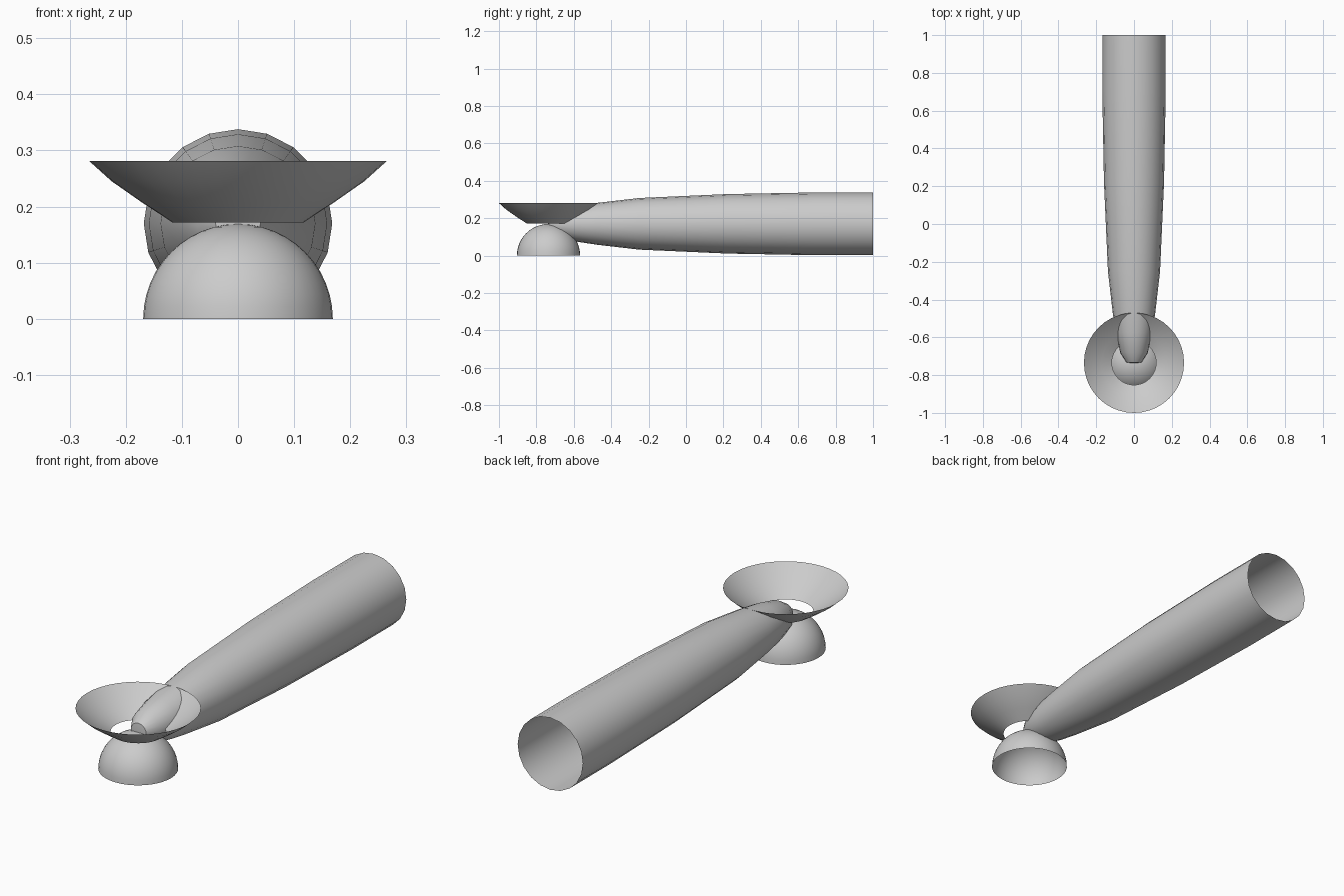
import bpy, math

if "Cube" in bpy.data.objects:
    bpy.data.objects.remove(bpy.data.objects["Cube"])

def lathe(name, profile, sides, centre, along_y=False):
    """Revolve (radius, height) points around z, or around y for the tube."""
    verts, faces = [], []
    for r, h in profile:
        for i in range(sides):
            a = 2 * math.pi * i / sides
            u, v = r * math.sin(a), r * math.cos(a)
            p = (u, h, v) if along_y else (u, v, h)
            verts.append([p[k] + centre[k] for k in range(3)])
    for j in range(len(profile) - 1):
        for i in range(sides):
            n = (i + 1) % sides
            f = [j * sides + i, j * sides + n, (j + 1) * sides + n, (j + 1) * sides + i]
            faces.append(f if along_y else f[::-1])
    mesh = bpy.data.meshes.new(name)
    mesh.from_pydata(verts, [], faces)
    obj = bpy.data.objects.new(name, mesh)
    bpy.context.collection.objects.link(obj)
    # close collapsed poles
    import bmesh
    bm = bmesh.new()
    bm.from_mesh(mesh)
    bmesh.ops.remove_doubles(bm, verts=bm.verts, dist=1e-5)
    bm.to_mesh(mesh)
    bm.free()
    bpy.ops.object.select_all(action='DESELECT')
    obj.select_set(True)
    bpy.context.view_layer.objects.active = obj
    bpy.ops.object.shade_smooth_by_angle(angle=math.radians(40))
    return obj

Y = -0.735

# open-bottomed half sphere
R = 0.169
dome = [(R * math.cos(t * math.pi / 24), R * math.sin(t * math.pi / 24)) for t in range(12)]
lathe("dome_base", dome + [(0, R)], 40, (0, Y, 0))

# flared open dish
lathe("dish", [(0.117, 0.172), (0.172, 0.208), (0.225, 0.245), (0.265, 0.281)],
      40, (0, Y, 0))

# long tapered tube, rounded at the dish end and open at the back
lathe("tapered_tube", [(0, -0.737), (0.04, -0.733), (0.073, -0.68), (0.097, -0.575),
                       (0.112, -0.475), (0.138, -0.25), (0.159, 0.22),
                       (0.168, 0.70), (0.168, 1.0)],
      20, (0, 0, 0.17), along_y=True)
